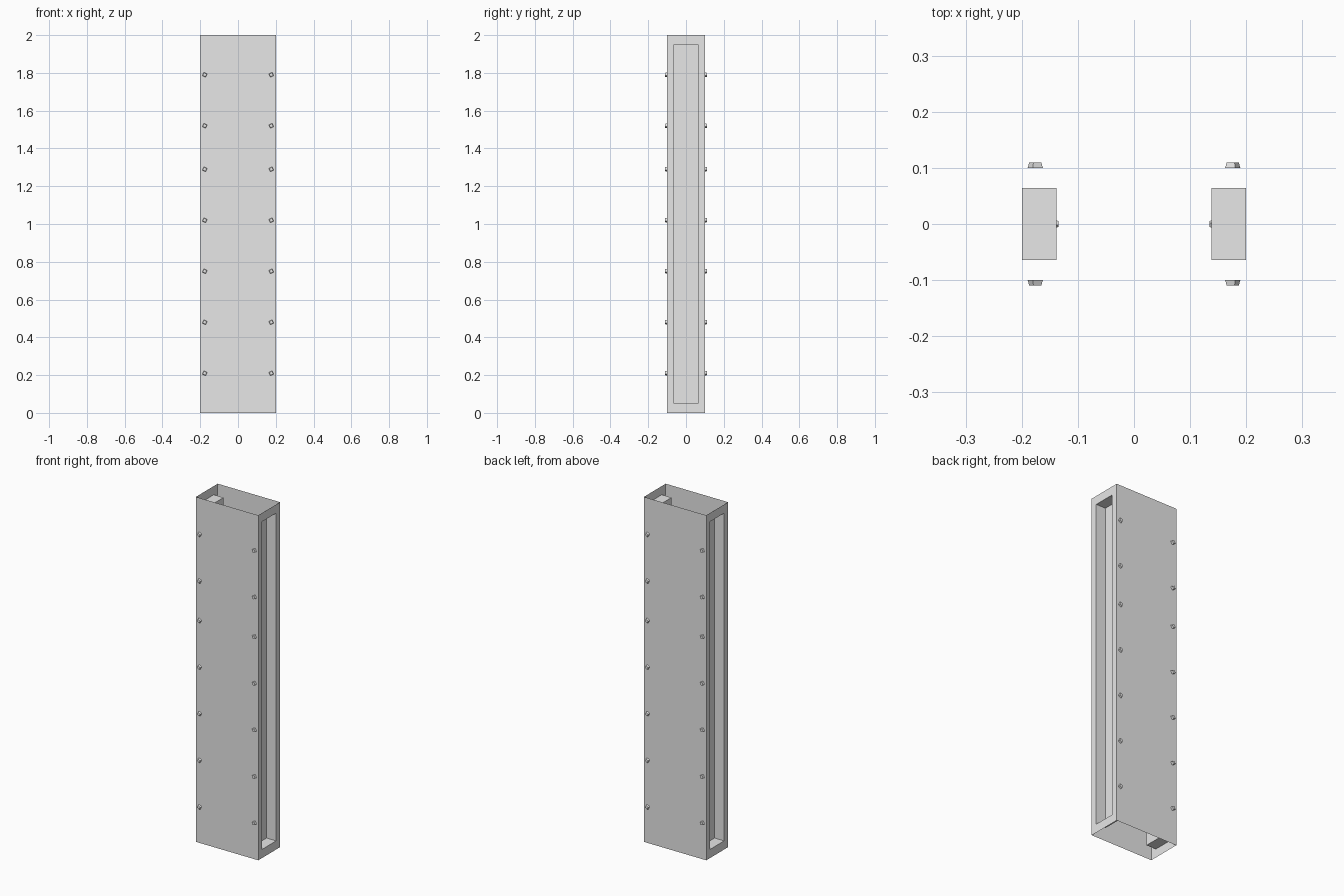
import bpy
import bmesh
import math
from mathutils import Matrix, Vector

old = bpy.data.objects.get("Cube")
if old:
    bpy.data.objects.remove(old, do_unlink=True)

HALF_W, HALF_D, HEIGHT = 0.2, 0.1, 2.0
SLOT_Y, SLOT_RIM, SLOT_X = 0.064, 0.05, 0.138
BOLT_X = 0.176
BOLT_HEIGHTS = [0.21, 0.48, 0.75, 1.02, 1.29, 1.52, 1.79]

grey = bpy.data.materials.new("light_grey")
grey.use_nodes = True
grey.diffuse_color = (0.8, 0.8, 0.8, 1)
grey.node_tree.nodes["Principled BSDF"].inputs["Base Color"].default_value = (0.8, 0.8, 0.8, 1)


def finish(bm, name):
    mesh = bpy.data.meshes.new(name)
    bm.to_mesh(mesh)
    bm.free()
    mesh.materials.append(grey)
    obj = bpy.data.objects.new(name, mesh)
    bpy.context.collection.objects.link(obj)
    return obj


# Thin casing, open at both ends, with a long recess sunk into each narrow side
bm = bmesh.new()
bmesh.ops.create_cube(bm, size=1)
for v in bm.verts:
    v.co = Vector((v.co.x * 2 * HALF_W, v.co.y * 2 * HALF_D, (v.co.z + 0.5) * HEIGHT))
bm.normal_update()
caps = [f for f in bm.faces if abs(f.normal.z) > 0.9]
bmesh.ops.delete(bm, geom=caps, context='FACES_ONLY')
for side in [f for f in bm.faces if abs(f.normal.x) > 0.9]:
    bmesh.ops.inset_individual(bm, faces=[side], thickness=0.02)
    for v in side.verts:
        v.co.y = math.copysign(SLOT_Y, v.co.y)
        v.co.z = SLOT_RIM if v.co.z < HEIGHT / 2 else HEIGHT - SLOT_RIM
    bmesh.ops.inset_individual(bm, faces=[side], thickness=0.001)
    for v in side.verts:
        v.co = Vector((math.copysign(SLOT_X, v.co.x), math.copysign(SLOT_Y, v.co.y),
                       SLOT_RIM if v.co.z < HEIGHT / 2 else HEIGHT - SLOT_RIM))
finish(bm, "casing")


def add_bolt(bm, position, direction, radius, depth, tilt):
    """Tapered square bolt head standing on a wall."""
    turn = Vector(direction).to_track_quat('Z', 'Y').to_matrix().to_4x4()
    place = (Matrix.Translation(Vector(position) + Vector(direction) * depth / 2)
             @ turn @ Matrix.Rotation(tilt, 4, 'Z'))
    bmesh.ops.create_cone(bm, cap_ends=True, segments=4, radius1=radius,
                          radius2=radius * 0.78, depth=depth, matrix=place)


# Bolt heads along both edges of the front and back
for face, sy in (("front", -1), ("back", 1)):
    for edge, sx in (("right", -1), ("left", 1)):
        bm = bmesh.new()
        for z in BOLT_HEIGHTS:
            add_bolt(bm, (sx * BOLT_X, sy * HALF_D, z), (0, sy, 0), 0.0142, 0.01,
                     math.radians(17) * sx * sy)
        finish(bm, f"{face}_{edge}_bolts")

# Small rivets on the inner face of each recess
for edge, sx in (("right", -1), ("left", 1)):
    bm = bmesh.new()
    for z in BOLT_HEIGHTS:
        add_bolt(bm, (sx * SLOT_X, 0, z), (-sx, 0, 0), 0.007, 0.003, math.radians(17))
    finish(bm, f"{edge}_inner_rivets")
